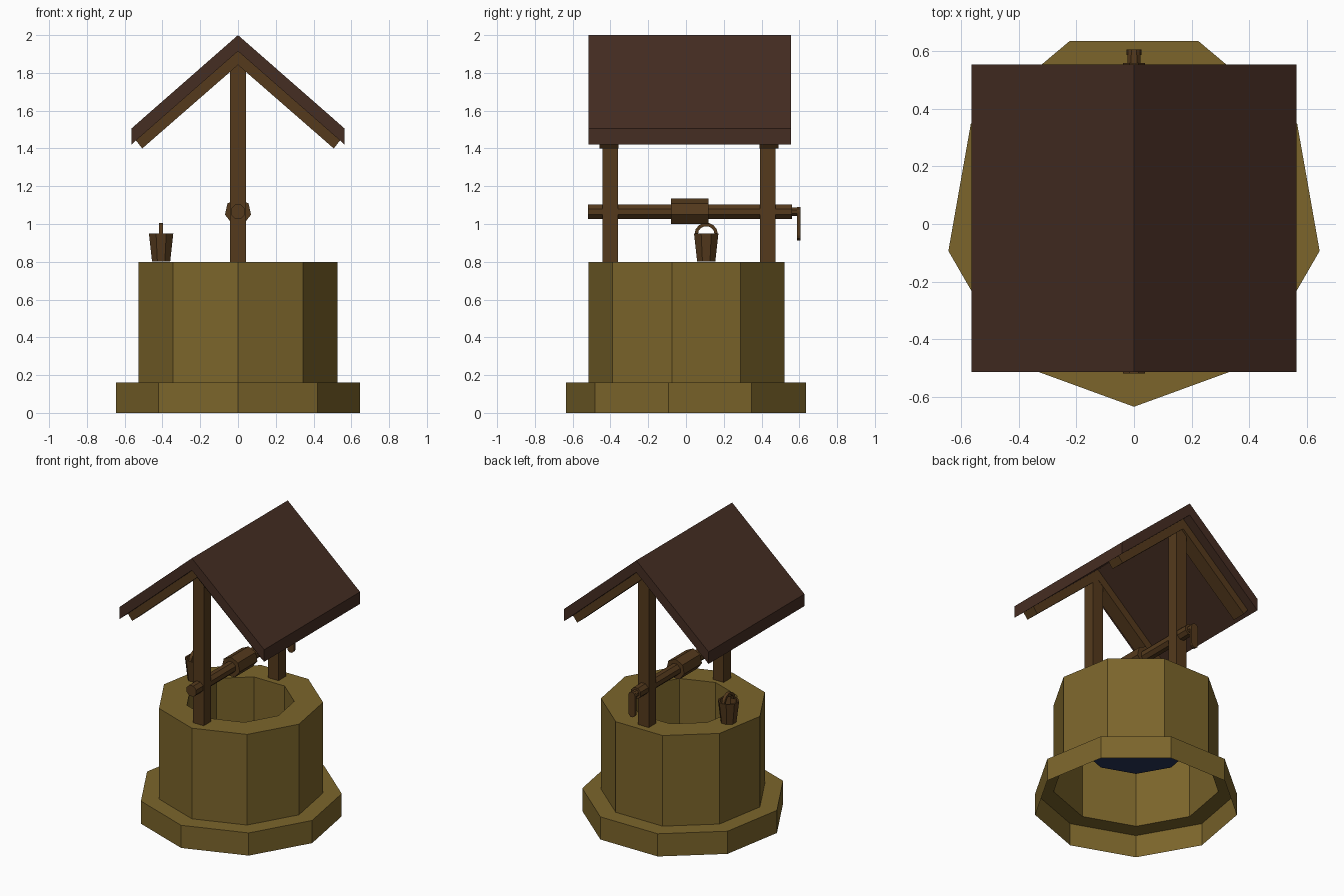
import bpy, bmesh
from math import sin, cos, pi, radians

if "Cube" in bpy.data.objects:
    bpy.data.objects.remove(bpy.data.objects["Cube"])


def material(name, rgb):
    m = bpy.data.materials.new(name)
    m.diffuse_color = (*rgb, 1)
    m.use_nodes = True
    m.node_tree.nodes["Principled BSDF"].inputs["Base Color"].default_value = m.diffuse_color
    return m


STONE = material("stone", (0.2, 0.13, 0.024))
WOOD = material("wood", (0.09, 0.042, 0.012))
ROOF = material("roof_wood", (0.06, 0.026, 0.016))
WATER = material("water", (0.022, 0.035, 0.1))


def finish(name, bm, mat):
    me = bpy.data.meshes.new(name)
    bm.to_mesh(me)
    bm.free()
    me.materials.append(mat)
    ob = bpy.data.objects.new(name, me)
    bpy.context.collection.objects.link(ob)
    return ob


def lathe(name, profile, n, centre, start, mat, cap=False):
    """Revolve (radius, z) points with n flat sides."""
    bm = bmesh.new()
    rings = []
    for r, z in profile:
        rings.append([bm.verts.new((centre[0] + r * cos(start + 2 * pi * k / n),
                                    centre[1] + r * sin(start + 2 * pi * k / n), z))
                      for k in range(n)])
    for a, b in zip(rings, rings[1:]):
        for k in range(n):
            j = (k + 1) % n
            bm.faces.new((a[k], a[j], b[j], b[k]))
    if cap:
        bm.faces.new(rings[-1])
    return finish(name, bm, mat)


def prism(name, outline, a, b, mat, axis="y"):
    """Extrude a closed 2D outline between a and b along y (xz outline) or x (yz outline)."""
    bm = bmesh.new()
    place = (lambda p, d: (p[0], d, p[1])) if axis == "y" else (lambda p, d: (d, p[0], p[1]))
    lo = [bm.verts.new(place(p, a)) for p in outline]
    hi = [bm.verts.new(place(p, b)) for p in outline]
    bm.faces.new(lo)
    bm.faces.new(hi)
    for k in range(len(lo)):
        j = (k + 1) % len(lo)
        bm.faces.new((lo[k], lo[j], hi[j], hi[k]))
    bmesh.ops.recalc_face_normals(bm, faces=bm.faces)
    return finish(name, bm, mat)


def arc(u, v, r, start, end, n):
    """n + 1 points along an arc, in degrees."""
    return [(u + r * cos(radians(start + (end - start) * k / n)),
             v + r * sin(radians(start + (end - start) * k / n))) for k in range(n + 1)]


def chevron(half):
    """Mirror a right-hand run of points (top apex to bottom apex) to the left."""
    return half + [(-x, z) for x, z in reversed(half[1:-1])]


# Stone base, wall, rim and shaft as one open-bottomed shell
C = (0, 0.02)
lathe("stone_wall", [(0.655, 0), (0.655, 0.16), (0.535, 0.16), (0.535, 0.8),
                     (0.35, 0.8), (0.35, 0.44)], 9, C, -pi / 2, STONE)
lathe("water", [(0.349, 0.44)], 9, C, -pi / 2, WATER, cap=True)

# Roof
prism("roof", chevron([(0, 2.0), (0.565, 1.505), (0.565, 1.42), (0, 1.915)]),
      -0.515, 0.555, ROOF)

# Posts with rafters
rafter = chevron([(0, 1.915), (0.54, 1.442), (0.507, 1.4), (0, 1.842)])
post = [(-0.042, 0.8), (0.042, 0.8), (0.042, 1.83), (0, 1.866), (-0.042, 1.83)]
for side, p, r in (("front", (-0.442, -0.36), (-0.457, -0.358)),
                   ("back", (0.392, 0.475), (0.39, 0.49))):
    prism(side + "_post", post, *p, WOOD)
    prism(side + "_rafters", rafter, *r, WOOD)

# Winch axle, drum and crank
Z = 1.065
prism("winch_axle", arc(0, Z, 0.041, 22.5, 337.5, 7), -0.52, 0.56, WOOD)
prism("winch_drum", arc(0, Z, 0.071, 90, 90 + 360 * 6 / 7, 6), -0.08, 0.118, WOOD)
prism("crank_stub", arc(0, Z, 0.025, 22.5, 337.5, 7), 0.555, 0.59, WOOD)
prism("crank_arm", arc(0, Z, 0.026, 0, 180, 5) + arc(0, 0.938, 0.026, 180, 360, 5),
      0.587, 0.606, WOOD)

# Bucket and handle
bx, by = -0.407, 0.107
lathe("bucket", [(0.001, 0.801), (0.052, 0.801), (0.07, 0.95), (0.058, 0.95),
                 (0.044, 0.82)], 8, (bx, by), pi / 8, WOOD, cap=True)
prism("bucket_handle", arc(by, 0.945, 0.062, 0, 180, 7) + arc(by, 0.945, 0.044, 180, 0, 7),
      bx - 0.011, bx + 0.011, WOOD, axis="x")
